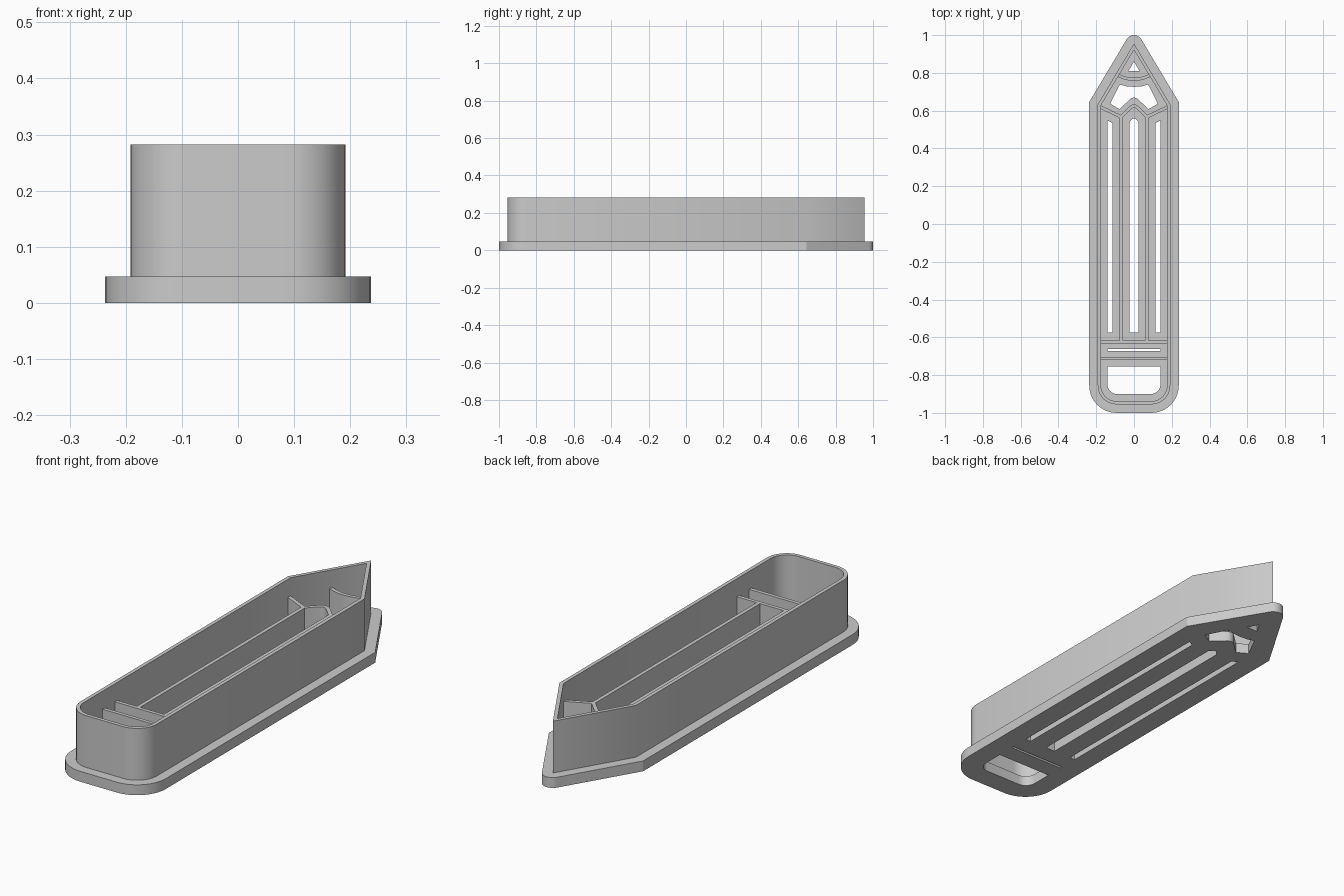
import bpy, bmesh, math
from mathutils import Vector

if "Cube" in bpy.data.objects:
    bpy.data.objects.remove(bpy.data.objects["Cube"])

HALF_W, END, SHOULDER, CORNER = 0.192, 0.955, 0.633, 0.1
BASE_TOP, DIVIDER_TOP, RIM_TOP = 0.047, 0.2, 0.282
BURIED = 0.03          # walls start inside the base plate
THICK = 0.017

grey = bpy.data.materials.new("plain_grey")
grey.use_nodes = True
grey.diffuse_color = (0.6, 0.6, 0.6, 1)
grey.node_tree.nodes["Principled BSDF"].inputs["Base Color"].default_value = grey.diffuse_color


def rounded(points, steps=10):
    """Closed outline from (x, y, radius) corners."""
    out = []
    for i, (x, y, r) in enumerate(points):
        p = Vector((x, y))
        if r <= 0:
            out.append(p)
            continue
        a = (Vector(points[i - 1][:2]) - p).normalized()
        b = (Vector(points[(i + 1) % len(points)][:2]) - p).normalized()
        half = a.angle(b) / 2
        centre = p + (a + b).normalized() * r / math.sin(half)
        start = (p + a * r / math.tan(half) - centre).normalized()
        end = (p + b * r / math.tan(half) - centre).normalized()
        turn = start.angle(end)
        for k in range(steps + 1):
            t = turn * k / steps
            arm = (start * math.sin(turn - t) + end * math.sin(t)) / math.sin(turn)
            out.append(centre + arm * r)
    return out


def mirrored(half):
    """Complete a right-hand half outline across x = 0."""
    return half + [(-x, y, r) for x, y, r in reversed(half) if x > 0]


def body(inset, tip_radius=0):
    """Pencil outline, moved inwards by inset."""
    tip = math.atan2(HALF_W, END - SHOULDER)
    w = HALF_W - inset
    return rounded(mirrored([
        (w, inset - END, CORNER - inset),
        (w, SHOULDER - inset * math.tan(tip / 2), 0),
        (0, END - inset / math.sin(tip), tip_radius)]))


def box(x0, x1, y0, y1):
    return [Vector(p) for p in ((x0, y0), (x1, y0), (x1, y1), (x0, y1))]


def strip(path, width=THICK):
    """Outline of a wall of even width along an open path."""
    pts = [Vector(p) for p in path]
    left, right = [], []
    for i, p in enumerate(pts):
        a = (p - pts[i - 1]).normalized() if i else None
        b = (pts[i + 1] - p).normalized() if i + 1 < len(pts) else None
        a, b = a or b, b or a
        na, nb = Vector((-a.y, a.x)), Vector((-b.y, b.x))
        n = (na + nb).normalized()
        n *= width / 2 / n.dot(na)
        left.append(p + n)
        right.append(p - n)
    return left + right[::-1]


def extrude(name, loops, z0, z1, angle=25):
    """Solid from flat loops; inner loops become holes."""
    curve = bpy.data.curves.new(name, 'CURVE')
    curve.dimensions, curve.fill_mode = '2D', 'BOTH'
    curve.extrude = (z1 - z0) / 2
    for loop in loops:
        s = curve.splines.new('POLY')
        s.points.add(len(loop) - 1)
        for v, p in zip(s.points, loop):
            v.co = (p[0], p[1], 0, 1)
        s.use_cyclic_u = True
    temp = bpy.data.objects.new(name + "_profile", curve)
    bpy.context.collection.objects.link(temp)
    deps = bpy.context.evaluated_depsgraph_get()
    mesh = bpy.data.meshes.new_from_object(temp.evaluated_get(deps))
    bpy.data.objects.remove(temp)
    bm = bmesh.new()
    bm.from_mesh(mesh)
    bmesh.ops.remove_doubles(bm, verts=bm.verts, dist=1e-5)
    bmesh.ops.translate(bm, verts=bm.verts, vec=(0, 0, (z0 + z1) / 2))
    bmesh.ops.recalc_face_normals(bm, faces=bm.faces)
    bm.to_mesh(mesh)
    bm.free()
    mesh.materials.clear()
    mesh.materials.append(grey)
    ob = bpy.data.objects.new(name, mesh)
    bpy.context.collection.objects.link(ob)
    bpy.ops.object.select_all(action='DESELECT')
    ob.select_set(True)
    bpy.context.view_layer.objects.active = ob
    bpy.ops.object.shade_smooth_by_angle(angle=math.radians(angle))


# Openings in the base plate
HOLE_W = 0.14
eraser_hole = rounded(mirrored([(HOLE_W, -0.9, 0.05), (HOLE_W, -0.755, 0)]))
band_slot = box(-HOLE_W, HOLE_W, -0.672, -0.661)
centre_slot = rounded(mirrored([(0.024, -0.575, 0), (0.024, 0.54, 0), (0, 0.565, 0.015)]))
side_slot = [Vector(p) for p in ((0.113, -0.575), (HOLE_W, -0.575), (HOLE_W, 0.548), (0.113, 0.535))]
other_slot = [Vector((-p.x, p.y)) for p in side_slot]
wood_hole = rounded(mirrored([
    (0, 0.68, 0.03), (0.077, 0.608, 0), (0.126, 0.637, 0),
    (0.075, 0.738, 0), (0.04, 0.729, 0), (0, 0.726, 0)]))
lead_hole = rounded(mirrored([(0.029, 0.81, 0), (0, 0.86, 0)]))

# Base plate and tall outer wall
extrude("base_plate", [body(-0.045, 0.045), eraser_hole, band_slot, centre_slot,
                       side_slot, other_slot, wood_hole, lead_hole], 0, BASE_TOP)
extrude("outer_wall", [body(0), body(THICK)], BURIED, RIM_TOP, 35)

# Lower dividing walls
REACH = HALF_W - THICK / 2
for name, y in (("band_wall_front", -0.712), ("band_wall_back", -0.624)):
    extrude(name, [strip([(-REACH, y), (REACH, y)])], BURIED, DIVIDER_TOP)
for name, x in (("stripe_wall_left", 0.068), ("stripe_wall_right", -0.068)):
    extrude(name, [strip([(x, -0.624), (x, 0.57)])], BURIED, DIVIDER_TOP)

zigzag = [(-REACH, 0.622), (-0.068, 0.567), (-0.022, 0.614), (-0.009, 0.623),
          (0.009, 0.623), (0.022, 0.614), (0.068, 0.567), (REACH, 0.622)]
extrude("wood_edge_wall", [strip(zigzag)], BURIED, DIVIDER_TOP, 35)
arc = [(x, 0.766 + 3 * x * x) for x in (0.083 * k / 6 for k in range(-6, 7))]
extrude("lead_edge_wall", [strip(arc)], BURIED, DIVIDER_TOP)
